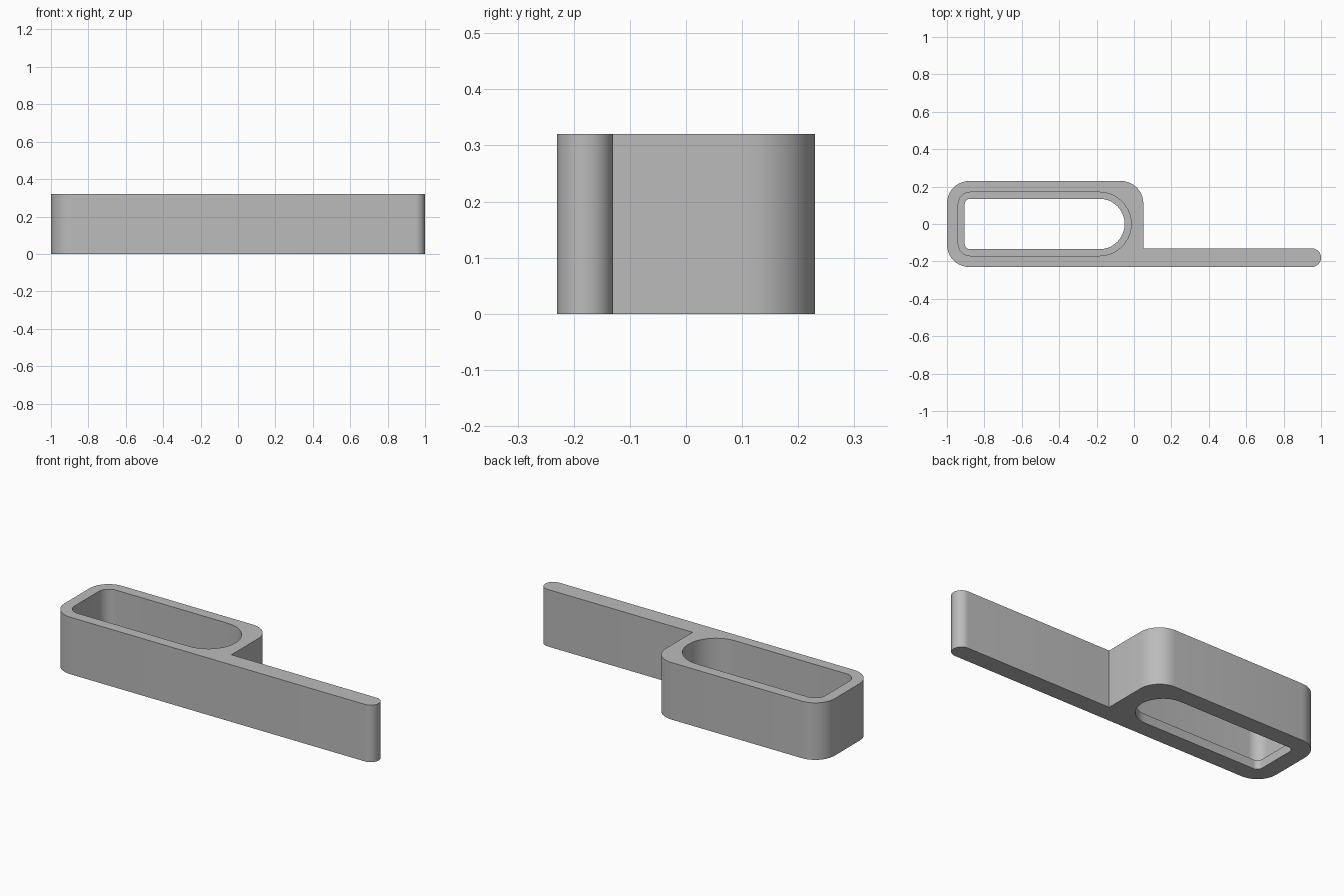
import bpy, bmesh
from math import radians, cos, sin

old = bpy.data.objects.get("Cube")
if old:
    bpy.data.objects.remove(old, do_unlink=True)

HEIGHT, LEDGE = 0.32, 0.05
STEPS = 10


def arc(cx, cy, r, start, end):
    """Points along a circular arc, angles in degrees."""
    n = max(1, round(STEPS * abs(end - start) / 90))
    angles = [radians(start + (end - start) * i / n) for i in range(n + 1)]
    return [(cx + r * cos(a), cy + r * sin(a)) for a in angles]


def opening(offset):
    """Slot outline: round right end, small rounded corners at the left."""
    r = 0.03 + offset
    return (arc(-0.185, 0, 0.135 + offset, -90, 90)
            + arc(-0.875, 0.105, r, 90, 180)
            + arc(-0.875, -0.105, r, 180, 270))


# Outer outline: rounded housing with a straight arm along the front
outline = (arc(-0.88, -0.11, 0.12, 180, 270)
           + arc(0.95, -0.18, 0.05, -90, 90)
           + [(0.05, -0.13)]
           + arc(-0.07, 0.11, 0.12, 0, 90)
           + arc(-0.88, 0.11, 0.12, 90, 180))

bm = bmesh.new()


def ring(points, z):
    verts = [bm.verts.new((x, y, z)) for x, y in points]
    edges = [bm.edges.new((v, verts[i - 1])) for i, v in enumerate(verts)]
    return verts, edges


def bridge(a, b):
    for i in range(len(a[0])):
        bm.faces.new((a[0][i - 1], a[0][i], b[0][i], b[0][i - 1]))


outer_low, outer_high = ring(outline, 0), ring(outline, HEIGHT)
slot_low, slot_high = ring(opening(0), 0), ring(opening(0), LEDGE)
pocket_low, pocket_high = ring(opening(0.035), LEDGE), ring(opening(0.035), HEIGHT)

# Outer wall, slot wall, ledge and pocket wall
bridge(outer_low, outer_high)
bridge(slot_low, slot_high)
bridge(slot_high, pocket_low)
bridge(pocket_low, pocket_high)

# Top rim and underside
for outside, inside in ((outer_high, pocket_high), (outer_low, slot_low)):
    bmesh.ops.triangle_fill(bm, edges=outside[1] + inside[1], use_beauty=True)

bmesh.ops.recalc_face_normals(bm, faces=bm.faces)
mesh = bpy.data.meshes.new("holder_with_arm")
bm.to_mesh(mesh)
bm.free()

# Plain grey finish
grey = bpy.data.materials.new("grey")
grey.use_nodes = True
colour = (0.5, 0.5, 0.5, 1)
grey.diffuse_color = colour
grey.node_tree.nodes["Principled BSDF"].inputs["Base Color"].default_value = colour
mesh.materials.append(grey)

holder = bpy.data.objects.new("holder_with_arm", mesh)
bpy.context.collection.objects.link(holder)
bpy.ops.object.select_all(action='DESELECT')
holder.select_set(True)
bpy.context.view_layer.objects.active = holder
bpy.ops.object.shade_smooth_by_angle(angle=radians(30))
